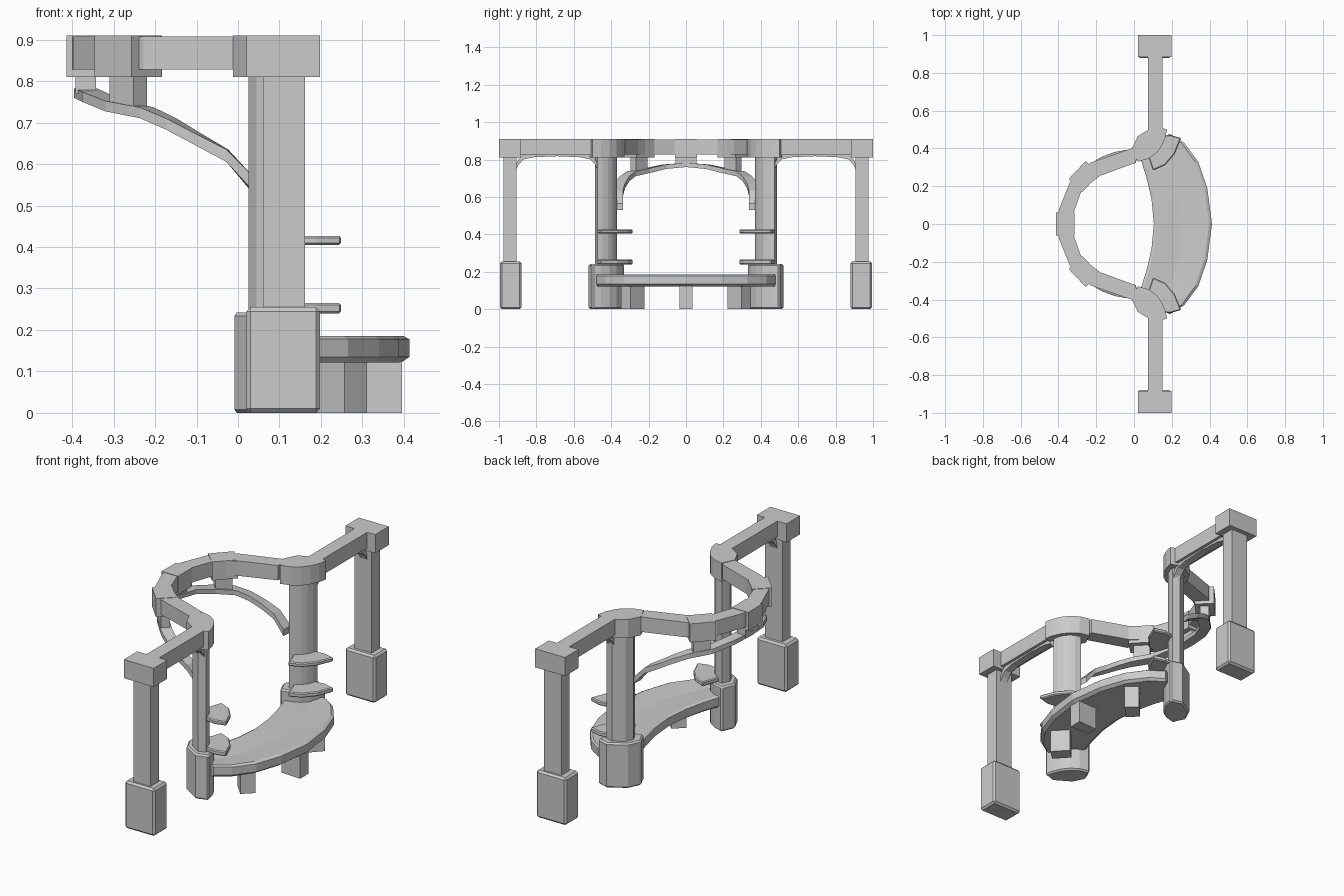
import bpy, bmesh
from math import cos, sin, radians
from mathutils import Vector

if "Cube" in bpy.data.objects:
    bpy.data.objects.remove(bpy.data.objects["Cube"])


def finish(name, bm, mirror=False, bevel=0):
    bmesh.ops.recalc_face_normals(bm, faces=bm.faces)
    me = bpy.data.meshes.new(name)
    bm.to_mesh(me)
    bm.free()
    ob = bpy.data.objects.new(name, me)
    bpy.context.collection.objects.link(ob)
    if bevel:
        m = ob.modifiers.new("bevel", 'BEVEL')
        m.width, m.segments, m.limit_method = bevel, 1, 'ANGLE'
        m.angle_limit = radians(50)
    if mirror:
        m = ob.modifiers.new("mirror", 'MIRROR')
        m.use_axis = (False, True, False)
        m.use_mirror_merge = False
    return ob


def prism(name, pts, z0, z1, mirror=True, bevel=0):
    """Extrude a plan outline between two heights."""
    bm = bmesh.new()
    f = bm.faces.new([bm.verts.new((x, y, z0)) for x, y in pts])
    r = bmesh.ops.extrude_face_region(bm, geom=[f])
    for v in r["geom"]:
        if isinstance(v, bmesh.types.BMVert):
            v.co.z = z1
    return finish(name, bm, mirror, bevel)


def box(name, x0, x1, y0, y1, z0, z1, mirror=True, bevel=0):
    return prism(name, [(x0, y0), (x1, y0), (x1, y1), (x0, y1)], z0, z1, mirror, bevel)


def sweep(name, rings, mirror=True):
    """Skin a series of four-point sections."""
    bm = bmesh.new()
    rows = [[bm.verts.new(p) for p in r] for r in rings]
    for a, b in zip(rows, rows[1:]):
        for i in range(4):
            j = (i + 1) % 4
            bm.faces.new((a[i], a[j], b[j], b[i]))
    bm.faces.new(rows[0])
    bm.faces.new(rows[-1])
    return finish(name, bm, mirror)


def polar(r, deg):
    return (r * cos(radians(deg)), r * sin(radians(deg)))


def radial_block(cx, cy, deg, depth, width):
    """Outline of a block turned to face the centre."""
    c, u = Vector((cx, cy)), Vector(polar(1, deg))
    v = Vector((-u.y, u.x))
    return [tuple(c + u * a * depth / 2 + v * b * width / 2)
            for a, b in ((-1, -1), (1, -1), (1, 1), (-1, 1))]


def scaled(pts, s, c=(0.085, 0.43)):
    return [(c[0] + (x - c[0]) * s, c[1] + (y - c[1]) * s) for x, y in pts]


# End posts
box("end_post_base", 0.02, 0.198, 0.88, 0.995, 0, 0.255, bevel=0.01)
box("end_post_shaft", 0.06, 0.162, 0.905, 0.975, 0.25, 0.815)
box("end_post_cap", 0.02, 0.198, 0.885, 1.0, 0.81, 0.91)

# Inner columns: flat at the back, rounded toward the seat
plan = [(0.02, 0.33), (0.075, 0.345), (0.115, 0.372), (0.145, 0.41), (0.165, 0.455),
        (0.175, 0.50), (0.11, 0.52), (0.02, 0.465), (-0.012, 0.40)]
prism("column_base", plan, 0, 0.242, bevel=0.008)
prism("column_shaft", scaled(plan, 0.62), 0.24, 0.815)
prism("column_cap", plan, 0.81, 0.91)

# Straight beams with thin arched braces
box("side_beam", 0.075, 0.15, 0.49, 0.89, 0.825, 0.91)
arch = [(0.472, 0.745), (0.487, 0.775), (0.51, 0.80), (0.56, 0.812), (0.69, 0.818),
        (0.82, 0.812), (0.87, 0.80), (0.893, 0.775), (0.908, 0.745)]
rings = []
for y, z in arch:
    t = min(0.83, z + 0.03)
    rings.append([(0.092, y, z), (0.134, y, z), (0.134, y, t), (0.092, y, t)])
sweep("beam_brace", rings)

# Curved beam running round the back
rings = []
for ri, ro, ang in ((0.325, 0.41, 88), (0.312, 0.398, 125), (0.33, 0.405, 147),
                    (0.325, 0.405, 169), (0.323, 0.405, 180)):
    (xi, yi), (xo, yo) = polar(ri, ang), polar(ro, ang)
    rings.append([(xi, yi, 0.828), (xo, yo, 0.828), (xo, yo, 0.908), (xi, yi, 0.908)])
sweep("curved_beam", rings)

# Blocks on the curved beam and the short struts below them
box("back_block", -0.413, -0.315, -0.06, 0.06, 0.81, 0.91, mirror=False)
box("back_strut", -0.392, -0.342, -0.055, 0.055, 0.77, 0.815, mirror=False)
bx, by = polar(0.365, 136.5)
prism("diagonal_block", radial_block(bx, by, 136.5, 0.10, 0.13), 0.81, 0.91)
prism("diagonal_strut", radial_block(bx, by, 136.5, 0.045, 0.085), 0.728, 0.815)

# Rising rib under the curved beam
rings = []
for ang, z, h in ((84, 0.53, 0.035), (94, 0.605, 0.03), (105, 0.645, 0.028),
                  (116, 0.683, 0.027), (127, 0.711, 0.026), (144, 0.727, 0.025),
                  (162, 0.75, 0.024), (180, 0.76, 0.022)):
    (xi, yi), (xo, yo) = polar(0.338, ang), polar(0.395, ang)
    rings.append([(xi, yi, z), (xo, yo, z), (xo, yo, z + h), (xi, yi, z + h)])
sweep("arched_rib", rings)

# Small shelves on the inner columns
shelf = [(0.10, 0.283), (0.165, 0.312), (0.215, 0.37), (0.25, 0.455), (0.19, 0.472),
         (0.10, 0.46), (0.06, 0.40), (0.085, 0.33)]
prism("lower_shelf", shelf, 0.24, 0.265, bevel=0.005)
prism("upper_shelf", shelf, 0.405, 0.427, bevel=0.005)

# Crescent seat with a shallow dished top
inner = [(0.03, 0.36), (0.065, 0.25), (0.093, 0.13), (0.105, 0)]
outer = [(0.19, 0.478), (0.265, 0.43), (0.335, 0.34), (0.385, 0.21), (0.413, 0)]
outer = [outer[0], outer[1], (0.34, 0.33), (0.388, 0.19), outer[4]]
inner = [(0.03, 0.40)] + inner
pairs = list(zip(inner, outer))
pairs += [((a[0], -a[1]), (b[0], -b[1])) for a, b in pairs[-2::-1]]
section = [(0, 0.135), (0.06, 0.122), (0.94, 0.122), (1, 0.135), (1, 0.178),
           (0.95, 0.186), (0.5, 0.178), (0.05, 0.186), (0, 0.18)]
bm = bmesh.new()
rows = [[bm.verts.new((a[0] + (b[0] - a[0]) * t, a[1] + (b[1] - a[1]) * t, z))
         for t, z in section] for a, b in pairs]
n = len(section)
for a, b in zip(rows, rows[1:]):
    for i in range(n):
        bm.faces.new((a[i], a[(i + 1) % n], b[(i + 1) % n], b[i]))
bm.faces.new(rows[0])
bm.faces.new(rows[-1])
finish("seat", bm)

# Seat legs
prism("seat_leg_middle", [(0.28, -0.03), (0.395, -0.036), (0.395, 0.036), (0.28, 0.03)],
      0, 0.128, mirror=False)
prism("seat_leg_side", radial_block(0.25, 0.285, 47, 0.10, 0.075), 0, 0.128)
